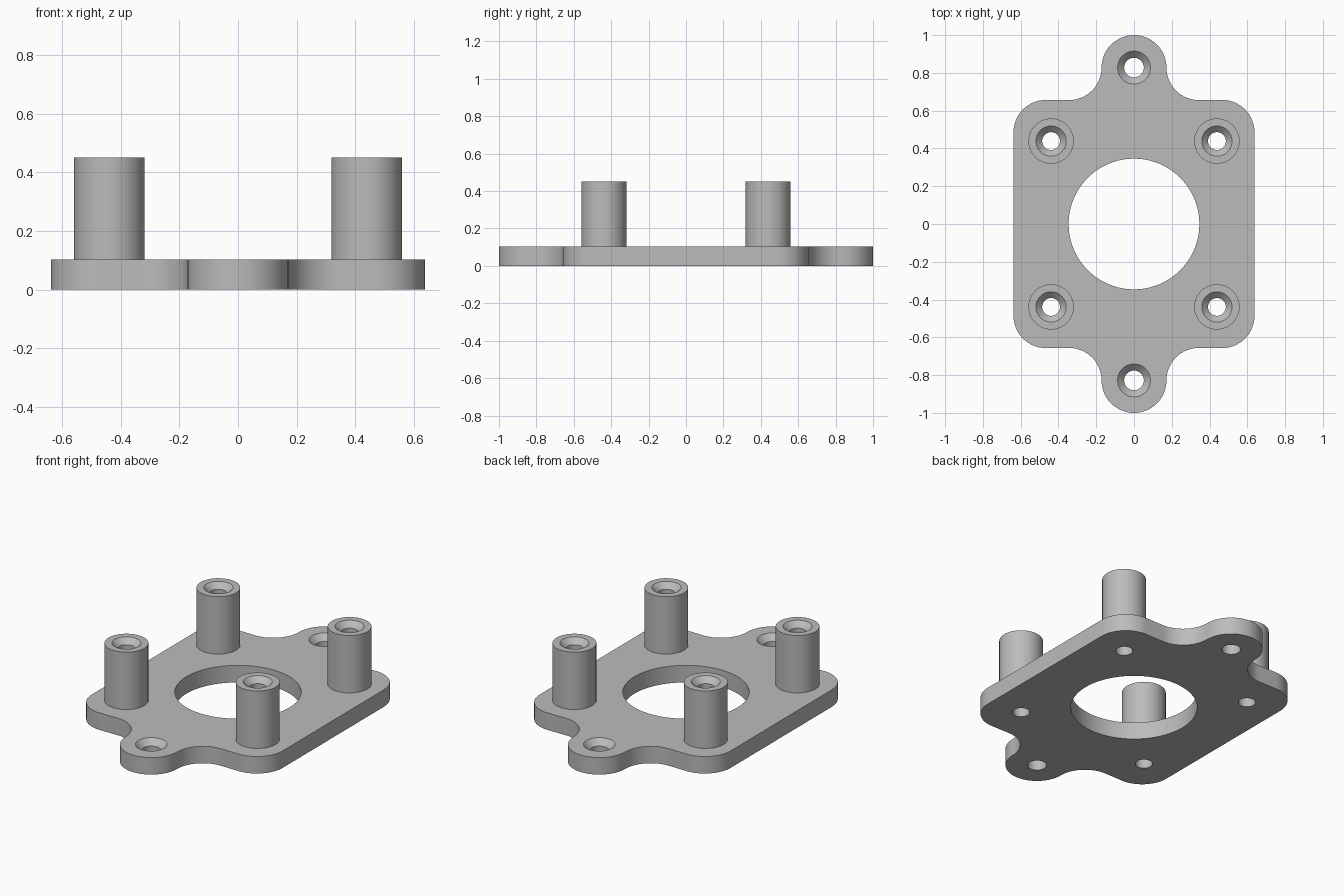
import bpy, bmesh
from math import sin, cos, pi

cube = bpy.data.objects.get("Cube")
if cube:
    bpy.data.objects.remove(cube, do_unlink=True)

PLATE_H, POST_H = 0.103, 0.45
HALF_X, HALF_Y = 0.638, 0.657
CORNER_R, TAB_R, TAB_Y = 0.172, 0.172, 0.828
POST_R, POST_XY = 0.12, 0.439

grey = bpy.data.materials.new("plain grey")
grey.use_nodes = True
colour = (0.5, 0.5, 0.5, 1)
grey.diffuse_color = colour
grey.node_tree.nodes["Principled BSDF"].inputs["Base Color"].default_value = colour


def make_object(name, bm):
    bmesh.ops.remove_doubles(bm, verts=bm.verts, dist=1e-5)
    bmesh.ops.recalc_face_normals(bm, faces=bm.faces)
    mesh = bpy.data.meshes.new(name)
    bm.to_mesh(mesh)
    bm.free()
    mesh.materials.append(grey)
    obj = bpy.data.objects.new(name, mesh)
    bpy.context.collection.objects.link(obj)
    return obj


def lathe(name, profile, x, y, segments=64):
    """Revolve a list of (radius, height) points about a vertical axis."""
    bm = bmesh.new()
    verts = [bm.verts.new((x + r, y, z)) for r, z in profile]
    edges = [bm.edges.new(pair) for pair in zip(verts, verts[1:])]
    bmesh.ops.spin(bm, geom=verts + edges, cent=(x, y, 0), axis=(0, 0, 1),
                   angle=2 * pi, steps=segments, use_merge=True)
    return make_object(name, bm)


def arc(cx, cy, r, start, end, steps=20):
    angles = [start + (end - start) * i / steps for i in range(steps + 1)]
    return [(cx + r * cos(a), cy + r * sin(a)) for a in angles]


def cut(obj, cutter):
    mod = obj.modifiers.new("hole", "BOOLEAN")
    mod.operation, mod.solver, mod.object = "DIFFERENCE", "EXACT", cutter
    bpy.context.view_layer.objects.active = obj
    bpy.ops.object.modifier_apply(modifier=mod.name)
    bpy.data.objects.remove(cutter, do_unlink=True)


def hole_profile(r, sink_r, top):
    """Through hole with a 45 degree countersink at its upper end."""
    over = 0.02
    return [(0, -over), (r, -over), (r, top - (sink_r - r)),
            (sink_r, top), (sink_r, top + over), (0, top + over)]


# Plate outline: rounded corner, concave fillet and tab, mirrored to four quarters
quarter = arc(HALF_X - CORNER_R, HALF_Y - CORNER_R, CORNER_R, 0, pi / 2)
quarter += arc(2 * TAB_R, TAB_Y, TAB_R, 1.5 * pi, pi)
quarter += arc(0, TAB_Y, TAB_R, 0, pi / 2)
upper = quarter + [(-x, y) for x, y in reversed(quarter)]
outline = upper + [(-x, -y) for x, y in upper]

bm = bmesh.new()
ring = [bm.verts.new((x, y, 0)) for x, y in outline]
bmesh.ops.remove_doubles(bm, verts=ring, dist=1e-5)
base = bmesh.ops.contextual_create(bm, geom=bm.verts[:])["faces"]
top = bmesh.ops.extrude_face_region(bm, geom=base, use_keep_orig=True)["geom"]
bmesh.ops.translate(bm, vec=(0, 0, PLATE_H),
                    verts=[v for v in top if isinstance(v, bmesh.types.BMVert)])
plate = make_object("base_plate", bm)

# Central bore and countersunk tab holes
bore = [(0, -0.1), (0.346, -0.1), (0.346, 0.3), (0, 0.3)]
cut(plate, lathe("bore_cutter", bore, 0, 0, 96))
for side in (-1, 1):
    cut(plate, lathe("tab_cutter", hole_profile(0.052, 0.087, PLATE_H), 0, side * TAB_Y))

# Hollow standoff posts, each bored through the plate
parts = [plate]
post_hole = hole_profile(0.047, 0.08, POST_H)
for sy, depth in ((-1, "front"), (1, "back")):
    for sx, side in ((-1, "right"), (1, "left")):
        x, y = sx * POST_XY, sy * POST_XY
        cut(plate, lathe("post_cutter", post_hole, x, y))
        wall = [(POST_R, PLATE_H), (POST_R, POST_H), (0.08, POST_H),
                (0.047, POST_H - 0.033), (0.047, PLATE_H), (POST_R, PLATE_H)]
        parts.append(lathe(f"{depth}_{side}_post", wall, x, y))

# Smooth curved walls with sharp rims
for obj in bpy.context.view_layer.objects:
    obj.select_set(obj in parts)
bpy.context.view_layer.objects.active = plate
bpy.ops.object.shade_smooth_by_angle(angle=pi / 6)
